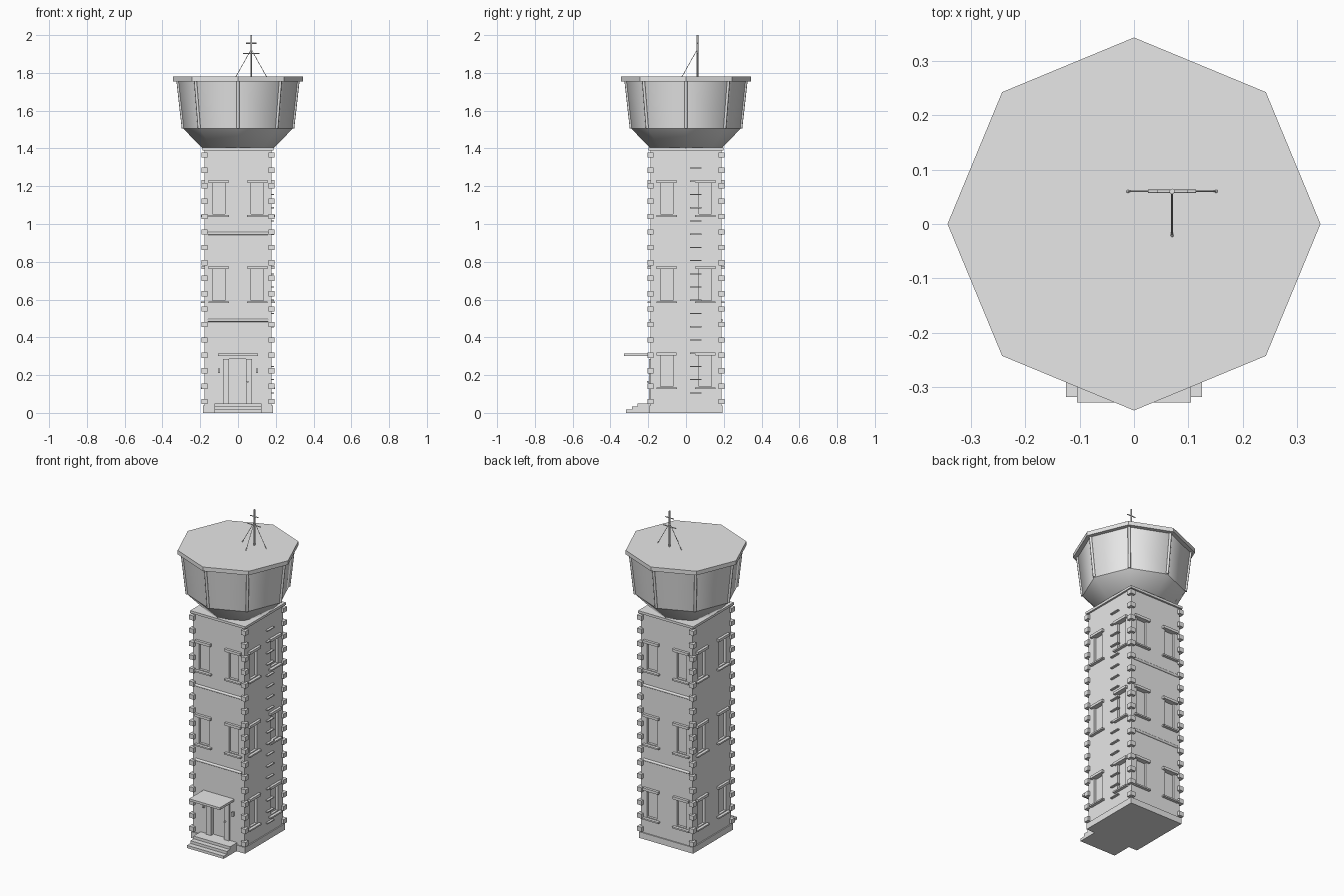
import bpy, bmesh, math
from mathutils import Vector, Matrix

cube = bpy.data.objects.get("Cube")
if cube:
    bpy.data.objects.remove(cube, do_unlink=True)

stone = bpy.data.materials.new("light_grey")
stone.use_nodes = True
stone.diffuse_color = (0.8, 0.8, 0.8, 1)
stone.node_tree.nodes["Principled BSDF"].inputs["Base Color"].default_value = (0.8, 0.8, 0.8, 1)

HX, HY, TOP = 0.177, 0.187, 1.39      # tower half width, half depth, height
FLOORS = [0.222 + 0.456 * i for i in range(3)]


def add_box(bm, lo, hi):
    lo, hi = Vector(lo), Vector(hi)
    m = Matrix.Translation((lo + hi) / 2) @ Matrix.Diagonal((hi - lo).to_4d())
    bmesh.ops.create_cube(bm, size=1, matrix=m)


def add_rod(bm, a, b, r, sides=8):
    a, b = Vector(a), Vector(b)
    m = Matrix.Translation((a + b) / 2) @ (b - a).to_track_quat('Z', 'Y').to_matrix().to_4x4()
    bmesh.ops.create_cone(bm, cap_ends=True, segments=sides, radius1=r, radius2=r,
                          depth=(b - a).length, matrix=m)


def finish(name, bm, smooth=False):
    bmesh.ops.recalc_face_normals(bm, faces=bm.faces)
    mesh = bpy.data.meshes.new(name)
    bm.to_mesh(mesh)
    bm.free()
    mesh.materials.append(stone)
    ob = bpy.data.objects.new(name, mesh)
    bpy.context.collection.objects.link(ob)
    bpy.ops.object.select_all(action='DESELECT')
    ob.select_set(True)
    bpy.context.view_layer.objects.active = ob
    if smooth:
        bpy.ops.object.shade_smooth_by_angle(angle=math.radians(60))
    return ob


def boxes(name, parts):
    bm = bmesh.new()
    for lo, hi in parts:
        add_box(bm, lo, hi)
    return finish(name, bm)


def rods(name, parts, r):
    bm = bmesh.new()
    for a, b in parts:
        add_rod(bm, a, b, r)
    return finish(name, bm, True)


def octagon(name, z0, r0, z1, r1, smooth=True):
    bm = bmesh.new()
    bmesh.ops.create_cone(bm, cap_ends=True, segments=8, radius1=r0, radius2=r1, depth=z1 - z0,
                          matrix=Matrix.Translation((0, 0, (z0 + z1) / 2)))
    return finish(name, bm, smooth)


def wall_box(side, u0, u1, z0, z1, d0, d1):
    """Corners of a box on a wall: u along it, d outward from its surface."""
    axis, s = side
    half = HX if axis == 0 else HY
    d = sorted((s * (half + d0), s * (half + d1)))
    if axis == 0:
        return (d[0], u0, z0), (d[1], u1, z1)
    return (u0, d[0], z0), (u1, d[1], z1)


# Window layout on all four walls; the front ground floor holds the door
windows = [(side, u, z) for side in ((0, 1), (0, -1), (1, 1), (1, -1))
           for u in (-0.102, 0.102) for z in FLOORS
           if not (side == (1, -1) and z == FLOORS[0])]

# Tower shaft with window and door recesses
tower = boxes("tower_shaft", [((-HX, -HY, 0), (HX, HY, TOP))])
cuts = [wall_box(s, u - 0.034, u + 0.034, z - 0.082, z + 0.083, -0.015, 0.03) for s, u, z in windows]
cuts.append(wall_box((1, -1), -0.048, 0.043, 0.051, 0.285, -0.015, 0.03))
cutter = boxes("recess_cutter", cuts)
cutter.hide_render = True
bpy.ops.object.select_all(action='DESELECT')
tower.select_set(True)
bpy.context.view_layer.objects.active = tower
mod = tower.modifiers.new("recesses", 'BOOLEAN')
mod.object = cutter
mod.operation = 'DIFFERENCE'
mod.solver = 'EXACT'
bpy.ops.object.modifier_apply(modifier=mod.name)
bpy.data.objects.remove(cutter, do_unlink=True)

# Lintels and sills
boxes("window_lintels", [wall_box(s, u - 0.053, u + 0.053, z + 0.083, z + 0.099, -0.01, 0.016)
                         for s, u, z in windows])
boxes("window_sills", [wall_box(s, u - 0.055, u + 0.055, z - 0.096, z - 0.087, -0.01, 0.018)
                       for s, u, z in windows])

# Plinth, top slab and corner blocks
boxes("plinth", [((-HX - 0.007, -HY - 0.007, 0), (HX + 0.007, HY + 0.007, 0.038))])
boxes("top_slab", [((-HX - 0.011, -HY - 0.011, TOP), (HX + 0.011, HY + 0.011, 1.405))])
q = 0.016
boxes("corner_blocks", [((x - q, y - q, z - 0.014), (x + q, y + q, z + 0.014))
                        for x in (-HX, HX) for y in (-HY, HY)
                        for z in [0.06 + 0.0816 * i for i in range(17)]])

# Rounded string courses on front and back
rods("string_courses", [((-0.158, y, z), (0.158, y, z)) for y in (-HY, HY) for z in (0.49, 0.95)], 0.008)

# Ladder rungs on the side wall
boxes("ladder_rungs", [wall_box((0, 1), 0.02, 0.083, z - 0.003, z + 0.003, -0.005, 0.014)
                       for z in [0.106 + 0.07 * i for i in range(18)]])

# Entrance: steps, door surround, canopy, lamps and knob
boxes("entrance_steps", [((-0.125, -0.318 + 0.031 * i, 0.017 * i), (0.125, -HY, 0.017 * (i + 1)))
                         for i in range(3)])
boxes("door_jambs", [wall_box((1, -1), a, b, 0.051, 0.285, -0.005, 0.01)
                     for a, b in ((-0.08, -0.048), (0.043, 0.075))])
boxes("door_canopy", [((-0.105, -0.328, 0.3), (0.105, -HY, 0.314))])
boxes("door_lamps", [wall_box((1, -1), x - 0.006, x + 0.006, 0.21, 0.236, 0, 0.015) for x in (-0.1, 0.1)])
rods("door_knob", [((0.051, -HY - 0.02, 0.165), (0.051, -HY, 0.165))], 0.005)

# Tank: funnel, wall, rim and corner ribs
octagon("tank_funnel", 1.403, 0.19, 1.505, 0.29)
octagon("tank_wall", 1.505, 0.29, 1.757, 0.318)
octagon("tank_rim", 1.755, 0.343, 1.78, 0.343, False)
dirs = [Vector((math.cos(i * math.pi / 4), math.sin(i * math.pi / 4), 0)) for i in range(8)]
rods("tank_ribs", [(d * 0.29 + Vector((0, 0, 1.507)), d * 0.318 + Vector((0, 0, 1.757)))
                   for d in dirs], 0.008)

# Antenna mast with crossbars and guy wires
mx, my = 0.07, 0.06
rods("antenna_mast", [((mx, my, 1.775), (mx, my, 2.0))], 0.005)
rods("antenna_crossbars", [((mx - w, my, z), (mx + w, my, z)) for w, z in ((0.044, 1.903), (0.028, 1.957))], 0.003)
feet = [(mx - 0.081, my, 1.78), (mx + 0.081, my, 1.78), (mx, my - 0.081, 1.78)]
rods("guy_wires", [((mx, my, 1.925), f) for f in feet], 0.0015)
bm = bmesh.new()
for f in feet:
    bmesh.ops.create_uvsphere(bm, u_segments=8, v_segments=6, radius=0.003, matrix=Matrix.Translation(f))
finish("guy_anchors", bm, True)
